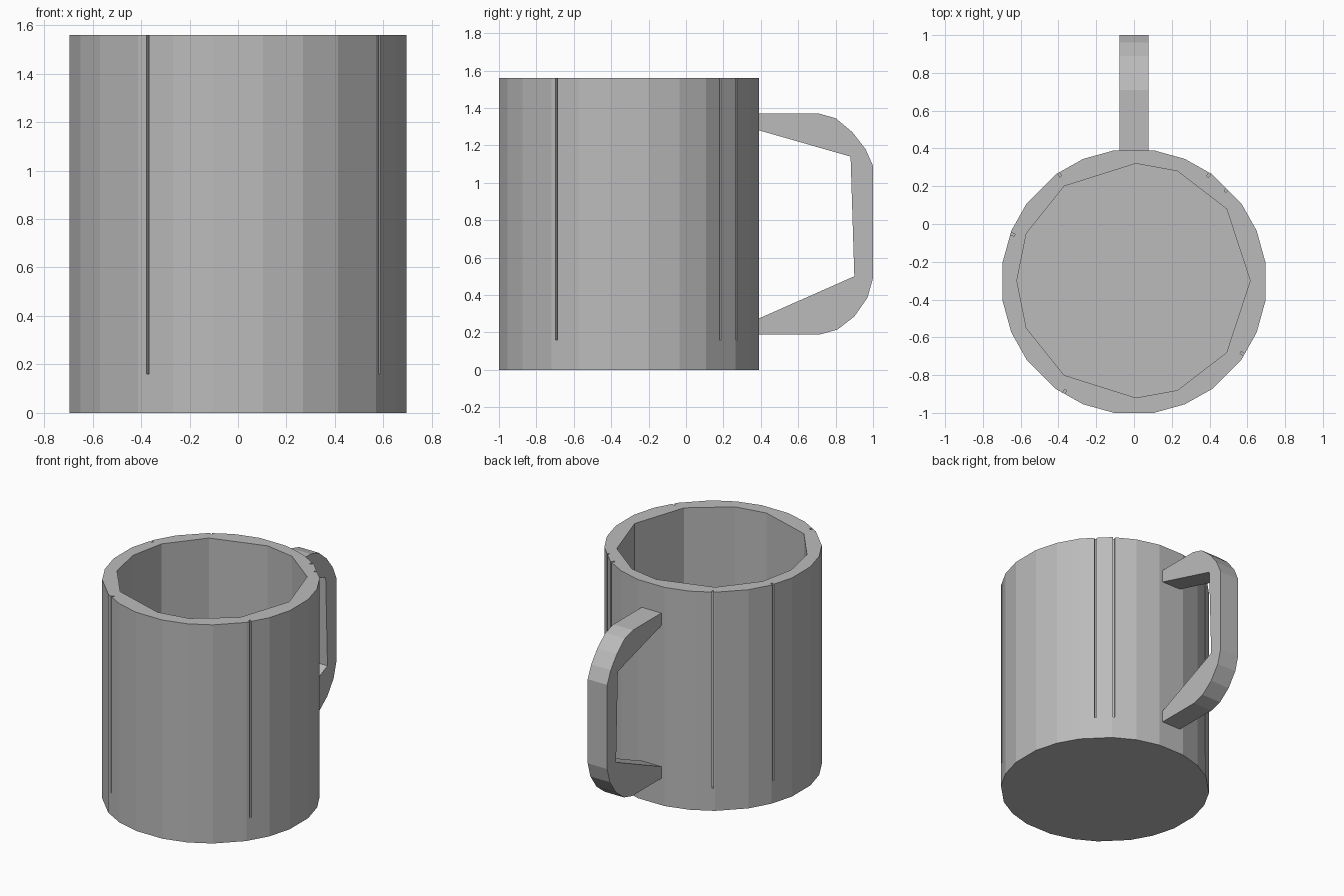
import bpy, bmesh, math
from mathutils import Vector

cube = bpy.data.objects.get("Cube")
if cube:
    bpy.data.objects.remove(cube, do_unlink=True)

CY, R, HEIGHT, FLOOR = -0.305, 0.703, 1.56, 0.16

grey = bpy.data.materials.new("plain_grey")
grey.use_nodes = True
colour = (0.5, 0.5, 0.5, 1)
grey.diffuse_color = colour
grey.node_tree.nodes["Principled BSDF"].inputs["Base Color"].default_value = colour


def prism(name, points, offset):
    """Extrude a closed 3D outline along an offset into a flat-shaded solid."""
    bm = bmesh.new()
    face = bm.faces.new([bm.verts.new(p) for p in points])
    result = bmesh.ops.extrude_face_region(bm, geom=[face])
    moved = [g for g in result["geom"] if isinstance(g, bmesh.types.BMVert)]
    bmesh.ops.translate(bm, verts=moved, vec=Vector(offset))
    bmesh.ops.recalc_face_normals(bm, faces=bm.faces)
    mesh = bpy.data.meshes.new(name)
    bm.to_mesh(mesh)
    bm.free()
    mesh.materials.append(grey)
    obj = bpy.data.objects.new(name, mesh)
    bpy.context.collection.objects.link(obj)
    return obj


def cut(target, cutter):
    """Subtract a cutter, bake the result and discard the cutter."""
    mod = target.modifiers.new("cut", "BOOLEAN")
    mod.operation = "DIFFERENCE"
    mod.solver = "EXACT"
    mod.object = cutter
    bpy.context.view_layer.objects.active = target
    bpy.ops.object.modifier_apply(modifier=mod.name)
    bpy.data.objects.remove(cutter, do_unlink=True)


# Cup body: slightly uneven 24-sided outline, repeated per quadrant
quadrant = [8.5, 22.5, 36, 54, 67.5, 81.5]
angles = [math.radians(90 * q + a) for q in range(4) for a in quadrant]
body = prism("cup_body", [(R * math.cos(a), CY + R * math.sin(a), 0) for a in angles],
             (0, 0, HEIGHT))

# Cavity: coarse faceted outline, mirrored front to back
half = [(0.615, 0), (0.49, 0.38), (0.23, 0.58), (0.01, 0.62),
        (-0.37, 0.5), (-0.57, 0.25), (-0.62, 0)]
outline = half + [(x, -y) for x, y in reversed(half[1:-1])]
cut(body, prism("cavity_cutter", [(x, CY + 0.005 + y, FLOOR) for x, y in outline],
                (0, 0, HEIGHT)))

# Narrow vertical seams in the wall
for x, y in [(0.58, -0.69), (0.5, 0.19), (0.41, 0.28),
             (-0.375, -0.9), (-0.655, -0.05), (-0.4, 0.27)]:
    out = Vector((x, y - CY, 0)).normalized()
    side = Vector((-out.y, out.x, 0)) * 0.006
    centre = Vector((0, CY, FLOOR))
    inner, outer = centre + out * (R - 0.025), centre + out * (R + 0.05)
    cut(body, prism("seam_cutter", [inner - side, outer - side, outer + side, inner + side],
                    (0, 0, HEIGHT)))

# Handle: faceted loop profile extruded sideways, ends sunk slightly into the wall
profile = [(0.38, 1.37), (0.71, 1.37), (0.8, 1.345), (0.89, 1.27), (0.96, 1.18),
           (1.0, 1.09), (1.0, 0.49), (0.97, 0.385), (0.9, 0.285), (0.81, 0.215),
           (0.72, 0.19), (0.38, 0.19), (0.38, 0.27), (0.9, 0.5), (0.88, 1.14),
           (0.38, 1.283)]
prism("handle", [(-0.078, y, z) for y, z in profile], (0.154, 0, 0))
